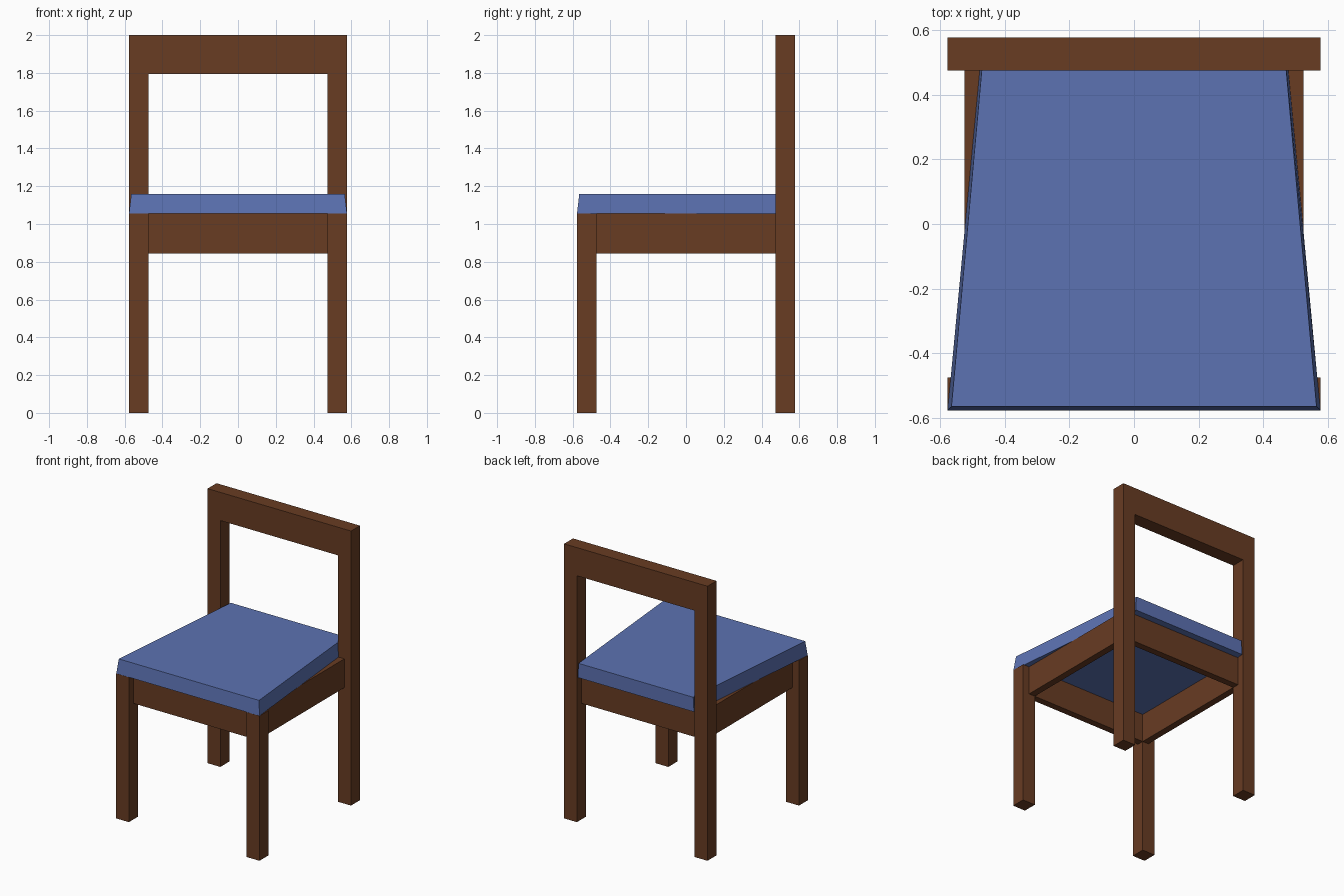
import bpy, bmesh

if "Cube" in bpy.data.objects:
    bpy.data.objects.remove(bpy.data.objects["Cube"])


def material(name, rgb):
    m = bpy.data.materials.new(name)
    m.diffuse_color = (*rgb, 1)
    m.use_nodes = True
    m.node_tree.nodes["Principled BSDF"].inputs["Base Color"].default_value = m.diffuse_color
    return m


wood = material("brown wood", (0.138, 0.045, 0.0165))
fabric = material("blue fabric", (0.107, 0.168, 0.445))

OUT, IN, MID = 0.578, 0.475, 0.525   # leg outer face, leg inner face, apron outer face
APRON_Z, SEAT_Z, CUSHION_Z, TOP_Z = 0.845, 1.055, 1.16, 2.0


def loft(name, lower, upper, mat):
    """Solid between two matching closed outlines."""
    bm = bmesh.new()
    a = [bm.verts.new(p) for p in lower]
    b = [bm.verts.new(p) for p in upper]
    n = len(a)
    bm.faces.new(a[::-1])
    bm.faces.new(b)
    for i in range(n):
        j = (i + 1) % n
        bm.faces.new((a[i], a[j], b[j], b[i]))
    bmesh.ops.recalc_face_normals(bm, faces=bm.faces)
    me = bpy.data.meshes.new(name)
    bm.to_mesh(me)
    bm.free()
    me.materials.append(mat)
    ob = bpy.data.objects.new(name, me)
    bpy.context.collection.objects.link(ob)
    return ob


def box(name, x, y, z):
    outline = [(x[0], y[0]), (x[1], y[0]), (x[1], y[1]), (x[0], y[1])]
    return loft(name, [(*p, z[0]) for p in outline], [(*p, z[1]) for p in outline], wood)


# back frame: both back legs and the top rail in one arch profile
arch = [(-OUT, 0), (-IN, 0), (-IN, 1.795), (IN, 1.795),
        (IN, 0), (OUT, 0), (OUT, TOP_Z), (-OUT, TOP_Z)]
loft("back_frame", [(x, IN, z) for x, z in arch], [(x, OUT, z) for x, z in arch], wood)

# front legs and side aprons, left and right
for s, side in ((-1, "left"), (1, "right")):
    box("front_leg_" + side, sorted((s * IN, s * OUT)), (-OUT, -IN), (0, SEAT_Z))
    box("side_apron_" + side, sorted((s * IN, s * MID)), (-IN, IN), (APRON_Z, SEAT_Z))

# front and back aprons
for s, side in ((-1, "front"), (1, "back")):
    box(side + "_apron", (-IN, IN), sorted((s * IN, s * MID)), (APRON_Z, SEAT_Z))


# seat cushion: tapers to the back, bevelled at front and sides
def trapezoid(front, back, y, z):
    return [(-front, -y, z), (front, -y, z), (back, 0.577, z), (-back, 0.577, z)]


loft("seat_cushion", trapezoid(0.577, 0.468, 0.577, SEAT_Z),
     trapezoid(0.565, 0.462, 0.565, CUSHION_Z), fabric)
